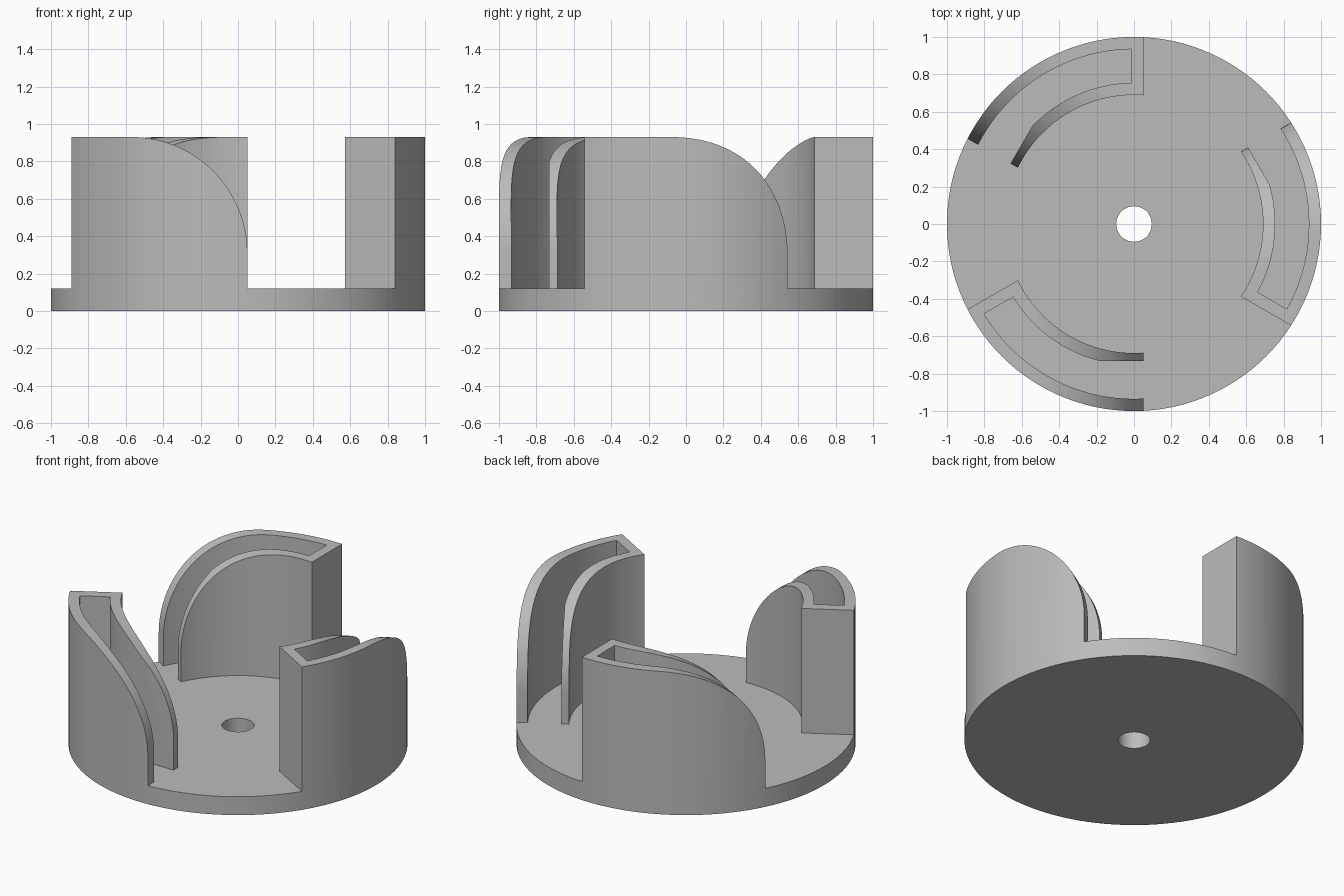
import bpy, bmesh
from math import sin, cos, asin, radians, degrees, floor, sqrt
from mathutils import Matrix, Vector

if "Cube" in bpy.data.objects:
    bpy.data.objects.remove(bpy.data.objects["Cube"], do_unlink=True)

STEP = 3                        # degrees per facet
BASE_H, TOP = 0.12, 0.93
R_OUT, R_IN = 1.0, 0.69         # arm faces
P_OUT, P_IN = 0.935, 0.755      # pocket faces
END = 0.05                      # offset of the arm ends from the radial line
CURVE_R = 0.62                  # rounded top corner

grey = bpy.data.materials.new("grey plastic")
grey.use_nodes = True
colour = (0.5, 0.5, 0.5, 1)
grey.diffuse_color = colour
grey.node_tree.nodes["Principled BSDF"].inputs["Base Color"].default_value = colour


def prism(name, points, direction, matrix=Matrix()):
    """Extrude a closed outline into a solid."""
    bm = bmesh.new()
    face = bm.faces.new([bm.verts.new(p) for p in points])
    new = bmesh.ops.extrude_face_region(bm, geom=[face])["geom"]
    bmesh.ops.translate(bm, vec=direction,
                        verts=[g for g in new if isinstance(g, bmesh.types.BMVert)])
    bmesh.ops.recalc_face_normals(bm, faces=bm.faces)
    bm.transform(matrix)
    mesh = bpy.data.meshes.new(name)
    bm.to_mesh(mesh)
    bm.free()
    obj = bpy.data.objects.new(name, mesh)
    bpy.context.collection.objects.link(obj)
    return obj


def combine(target, other, operation):
    """Apply a boolean and drop the helper."""
    mod = target.modifiers.new(operation.lower(), "BOOLEAN")
    mod.operation, mod.solver, mod.object = operation, "EXACT", other
    bpy.context.view_layer.objects.active = target
    bpy.ops.object.modifier_apply(modifier=mod.name)
    bpy.data.objects.remove(other, do_unlink=True)


def arc(r, start, end, z):
    """Points along a faceted circle; partial facets end on the chord."""
    inner = [a for a in range(0, 360, STEP) if start + 0.01 < a < end - 0.01]
    points = []
    for a in [start, *inner, end]:
        mid = (floor(a / STEP) + 0.5) * STEP
        rr = r * cos(radians(STEP / 2)) / cos(radians(a - mid))
        points.append(Vector((rr * cos(radians(a)), rr * sin(radians(a)), z)))
    return points


def side(r, offset):
    return degrees(asin(offset / r))


# Round base plate with a centre hole
base = prism("base_with_holders", arc(R_OUT, 0, 360 - STEP, 0), (0, 0, BASE_H))
combine(base, prism("hole", arc(0.095, 0, 360 - STEP, -0.1), (0, 0, 1)), "DIFFERENCE")

# Plan of one holder: a curved U, closed at one end
z = BASE_H
step_x = -0.18
step_y = -sqrt(P_IN ** 2 - step_x ** 2)
plan = arc(R_OUT, 210 - side(R_OUT, END), 270 + side(R_OUT, END), z)
plan += arc(P_OUT, 210 + side(P_OUT, 0.015), 270 + side(P_OUT, END), z)[::-1]
plan += arc(P_IN, 210 + side(P_IN, 0.015), 270 + side(P_IN, step_x), z)
plan += [Vector((END, step_y, z))]
plan += arc(R_IN, 210 - side(R_IN, END), 270 + side(R_IN, END), z)[::-1]

# Side profile with the rounded top corner towards the open end
profile = [Vector((-1.5, 0, 0)), Vector((END + 0.0001, 0, 0))]
for a in range(0, 91, 3):
    profile.append(Vector((END + 0.0001 - CURVE_R + CURVE_R * cos(radians(a)), 0,
                           TOP - CURVE_R + CURVE_R * sin(radians(a)))))
profile.append(Vector((-1.5, 0, TOP)))

# Three holders around the plate
for k in range(3):
    turn = Matrix.Rotation(radians(120 * k), 4, "Z")
    holder = prism("holder", plan, (0, 0, 1), turn)
    combine(holder, prism("trim", profile, (0, -1.5, 0), turn), "INTERSECT")
    combine(base, holder, "UNION")

base.data.materials.clear()
base.data.materials.append(grey)
bpy.ops.object.select_all(action="DESELECT")
base.select_set(True)
bpy.context.view_layer.objects.active = base
bpy.ops.object.shade_smooth_by_angle(angle=radians(30))
